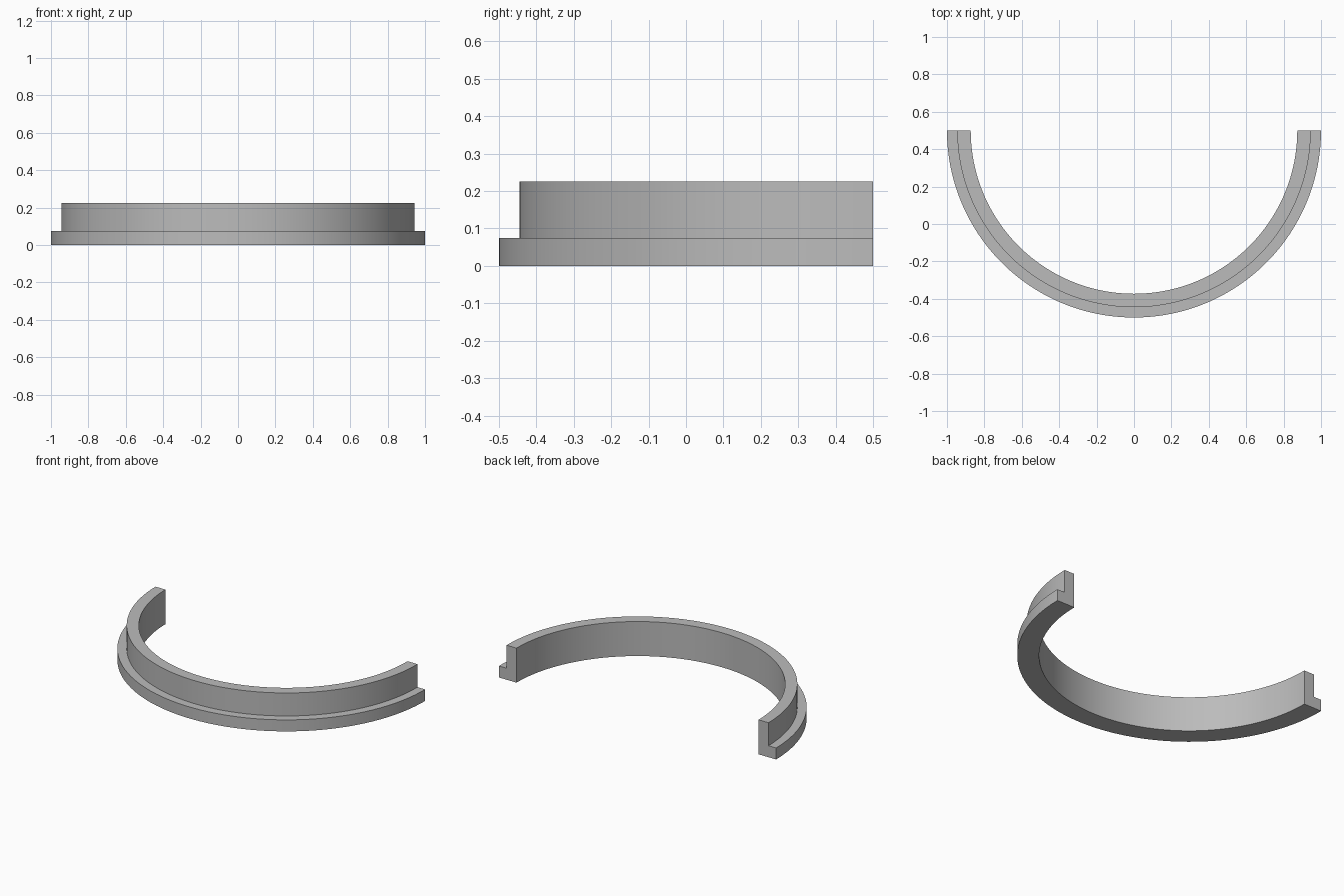
import bpy, bmesh, math
from mathutils import Vector

cube = bpy.data.objects.get("Cube")
if cube:
    bpy.data.objects.remove(cube, do_unlink=True)

# Plain grey material
grey = bpy.data.materials.new("grey")
grey.use_nodes = True
colour = (0.5, 0.5, 0.5, 1)
grey.diffuse_color = colour
grey.node_tree.nodes["Principled BSDF"].inputs["Base Color"].default_value = colour

# L-shaped section (radius, height): flange outside, wall inside
INNER, WALL, OUTER = 0.873, 0.945, 1.0
FLANGE_TOP, WALL_TOP = 0.075, 0.225
SEGMENTS = 96
centre = Vector((0, 0.5, 0))
section = [(INNER, 0), (OUTER, 0), (OUTER, FLANGE_TOP),
           (WALL, FLANGE_TOP), (WALL, WALL_TOP), (INNER, WALL_TOP)]

# Sweep the section half a turn around the front
bm = bmesh.new()
start = bm.faces.new([bm.verts.new(centre + Vector((-r, 0, z))) for r, z in section])
cap = start.copy()
bmesh.ops.spin(bm, geom=[cap, *cap.edges, *cap.verts], cent=centre, axis=(0, 0, 1),
               angle=math.pi, steps=SEGMENTS, use_duplicate=False)
bmesh.ops.remove_doubles(bm, verts=bm.verts, dist=0.0001)
bmesh.ops.recalc_face_normals(bm, faces=bm.faces)

mesh = bpy.data.meshes.new("half_ring")
bm.to_mesh(mesh)
bm.free()
mesh.materials.append(grey)
ring = bpy.data.objects.new("half_ring", mesh)
bpy.context.collection.objects.link(ring)

# Smooth the curved walls, keep the section edges sharp
bpy.ops.object.select_all(action="DESELECT")
ring.select_set(True)
bpy.context.view_layer.objects.active = ring
bpy.ops.object.shade_smooth_by_angle(angle=math.radians(30))
